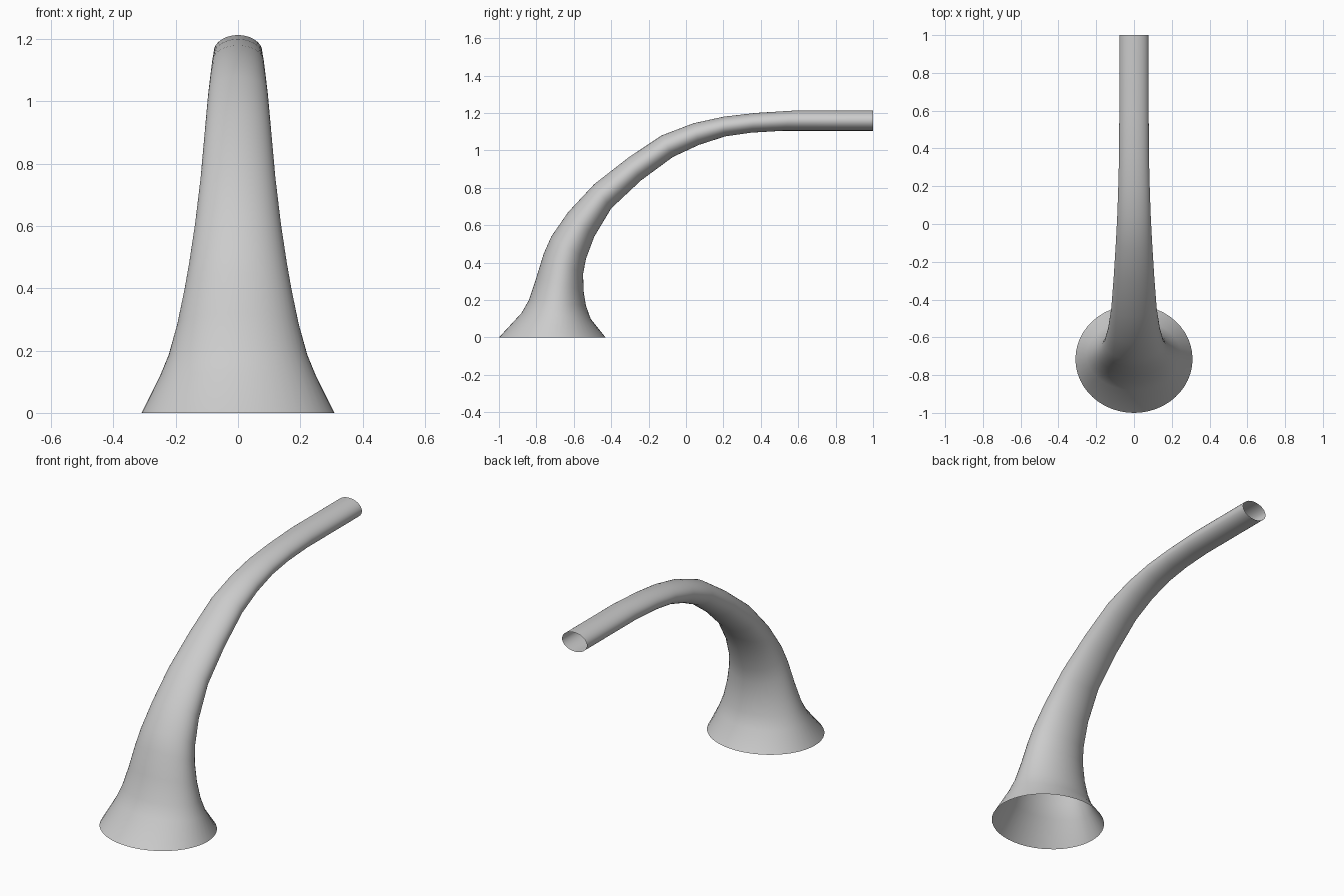
import bpy, bmesh, math
from mathutils import Vector

if "Cube" in bpy.data.objects:
    bpy.data.objects.remove(bpy.data.objects["Cube"])

# Cross-sections: outer edge (y, z), inner edge (y, z), half width in x
SECTIONS = [
    (-1.00, 0.00, -0.43, 0.00, 0.310),
    (-0.88, 0.13, -0.51, 0.10, 0.252),
    (-0.84, 0.20, -0.535, 0.17, 0.223),
    (-0.80, 0.32, -0.548, 0.25, 0.195),
    (-0.76, 0.45, -0.55, 0.34, 0.172),
    (-0.72, 0.54, -0.535, 0.42, 0.157),
    (-0.63, 0.67, -0.49, 0.54, 0.138),
    (-0.49, 0.82, -0.40, 0.69, 0.120),
    (-0.31, 0.96, -0.24, 0.84, 0.107),
    (-0.13, 1.08, -0.07, 0.965, 0.096),
    (0.04, 1.145, 0.07, 1.03, 0.088),
    (0.20, 1.18, 0.21, 1.075, 0.083),
    (0.37, 1.20, 0.35, 1.095, 0.079),
    (0.58, 1.213, 0.52, 1.105, 0.078),
    (1.00, 1.213, 1.00, 1.105, 0.078),
]
SIDES = 48

# Flared, bent open tube lofted through elliptical rings
bm = bmesh.new()
rings = []
for oy, oz, iy, iz, half_width in SECTIONS:
    outer, inner = Vector((0, oy, oz)), Vector((0, iy, iz))
    center, radial = (outer + inner) / 2, (outer - inner) / 2
    across = Vector((half_width, 0, 0))
    rings.append([bm.verts.new(center + across * math.cos(a) + radial * math.sin(a))
                  for a in (2 * math.pi * k / SIDES for k in range(SIDES))])
for lower, upper in zip(rings, rings[1:]):
    for k in range(SIDES):
        n = (k + 1) % SIDES
        bm.faces.new((lower[n], lower[k], upper[k], upper[n]))

# Make the outside of the flare face outward
bm.normal_update()
if sum(f.normal.x * f.calc_center_median().x for f in bm.faces) < 0:
    bmesh.ops.reverse_faces(bm, faces=bm.faces[:])

mesh = bpy.data.meshes.new("flared_tube")
bm.to_mesh(mesh)
bm.free()
mesh.shade_smooth()
tube = bpy.data.objects.new("flared_tube", mesh)
bpy.context.collection.objects.link(tube)
